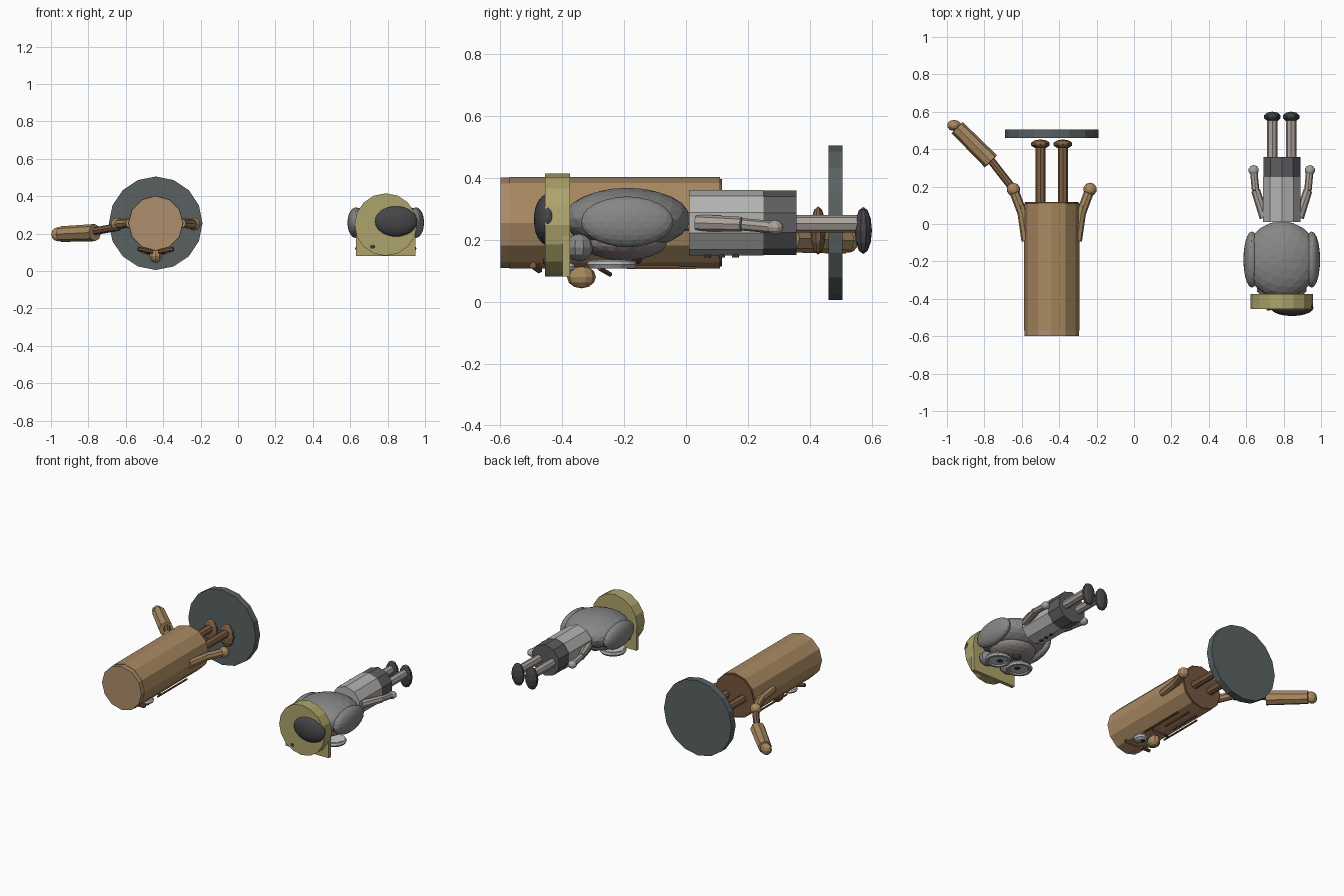
import bpy
from mathutils import Vector

if "Cube" in bpy.data.objects:
    bpy.data.objects.remove(bpy.data.objects["Cube"])

MATS = {}
COL = {
    "wood": (0.40, 0.25, 0.12), "pale_wood": (0.42, 0.27, 0.15), "dark_wood": (0.18, 0.09, 0.05),
    "limb": (0.22, 0.12, 0.06), "white": (0.8, 0.8, 0.78), "black": (0.03, 0.03, 0.03),
    "slate": (0.10, 0.12, 0.12), "fur": (0.24, 0.24, 0.24), "face": (0.28, 0.24, 0.23),
    "shirt": (0.45, 0.45, 0.44), "trousers": (0.11, 0.11, 0.12), "skin": (0.40, 0.36, 0.33),
    "olive": (0.42, 0.37, 0.15), "dark": (0.06, 0.06, 0.065),
}


def finish(name, col):
    o = bpy.context.object
    o.name = name
    if col not in MATS:
        MATS[col] = bpy.data.materials.new(col)
        MATS[col].diffuse_color = (*COL[col], 1)
    o.data.materials.append(MATS[col])
    return o


def rod(name, a, b, r, col, n=8, r2=None):
    """Straight (or tapered) prism between two points."""
    a, b = Vector(a), Vector(b)
    d = b - a
    bpy.ops.mesh.primitive_cone_add(vertices=n, radius1=r, radius2=r if r2 is None else r2,
                                    depth=d.length, location=(a + b) / 2,
                                    rotation=d.to_track_quat('Z', 'Y').to_euler())
    return finish(name, col)


def ball(name, c, s, col, ico=False, rot=(0, 0, 0)):
    if ico:
        bpy.ops.mesh.primitive_ico_sphere_add(subdivisions=3, radius=1, location=c, rotation=rot)
    else:
        bpy.ops.mesh.primitive_uv_sphere_add(segments=10, ring_count=6, radius=1, location=c, rotation=rot)
    bpy.context.object.scale = s
    return finish(name, col)


def box(name, c, s, col, rot=(0, 0, 0)):
    bpy.ops.mesh.primitive_cube_add(size=1, location=c, rotation=rot)
    bpy.context.object.scale = s
    return finish(name, col)


# ---- log figure (lies along y, face downward) ----
LX, LZ = -0.44, 0.255
rod("log_body", (LX, -0.57, LZ), (LX, 0.11, LZ), 0.148, "wood", 12)
rod("log_top", (LX, -0.60, LZ), (LX, -0.57, LZ), 0.146, "pale_wood", 12)
rod("log_underside", (LX, 0.11, LZ), (LX, 0.117, LZ), 0.142, "dark_wood", 12)
rod("standing_disc", (LX, 0.46, LZ), (LX, 0.505, LZ), 0.25, "slate", 16)

for s, side in ((-1, "left"), (1, "right")):
    # legs and shoes
    x = LX + s * 0.06
    rod(f"log_leg_{side}", (x, 0.10, 0.25), (x, 0.43, 0.25), 0.026, "limb")
    ball(f"log_shoe_{side}", (x, 0.427, 0.23), (0.052, 0.025, 0.078), "limb")
    # arms
    rod(f"log_upper_arm_{side}", (LX + s * 0.135, -0.09, LZ), (LX + s * 0.165, 0.10, 0.255), 0.027, "wood", 8, 0.024)
    hand = (LX + s * 0.205, 0.185, 0.25)
    rod(f"log_forearm_{side}", (LX + s * 0.158, 0.06, 0.255), hand, 0.026, "wood")
    ball(f"log_hand_{side}", hand, (0.036, 0.036, 0.034), "wood")
    # eyes and brows
    ball(f"log_eye_{side}", (LX + s * 0.05, -0.405, 0.113), (0.042, 0.048, 0.022), "white")
    ball(f"log_pupil_{side}", (LX + s * 0.04, -0.395, 0.094), (0.014, 0.016, 0.007), "black")
    rod(f"log_brow_{side}", (LX + s * 0.015, -0.475, 0.103), (LX + s * 0.095, -0.495, 0.118), 0.012, "dark_wood", 6)
    # mouth halves
    rod(f"log_mouth_{side}", (LX, -0.245, 0.088), (LX + s * 0.06, -0.28, 0.108), 0.008, "dark_wood", 6)
    # bark grain strips
    for i, (dx, y0, y1) in enumerate(((0.03, -0.19, 0.03), (0.075, -0.33, -0.02))):
        box(f"bark_strip_{side}_{i}", (LX + s * dx, (y0 + y1) / 2, 0.109 + 0.1 * (dx - 0.03)),
            (0.009, y1 - y0, 0.008), "dark_wood")
ball("log_nose", (LX, -0.338, 0.08), (0.036, 0.047, 0.037), "wood")

# club held in the log's left hand
rod("club_handle", (-0.64, 0.18, 0.235), (-0.78, 0.36, 0.21), 0.021, "limb")
rod("club_head", (-0.765, 0.335, 0.205), (-0.945, 0.515, 0.197), 0.046, "wood", 8, 0.042)
ball("club_tip", (-0.962, 0.527, 0.196), (0.038, 0.03, 0.038), "wood")

# ---- capped animal figure ----
CX, CZ = 0.79, 0.255
ball("head", (CX, -0.19, 0.268), (0.2, 0.205, 0.1), "fur", True)
ball("muzzle", (CX, -0.2, 0.195), (0.14, 0.14, 0.062), "face", True)
rod("shirt", (CX, 0.01, CZ), (CX, 0.25, CZ), 0.106, "shirt", 10)
rod("trousers", (CX, 0.25, CZ), (CX, 0.357, CZ), 0.104, "trousers", 10)
for i in range(3):
    rod(f"shirt_button_{i}", (CX, 0.07 + i * 0.045, 0.143), (CX, 0.07 + i * 0.045, 0.16), 0.011, "dark", 8)

for s, side in ((-1, "left"), (1, "right")):
    # ears, brow bulges, ringed eyes
    ball(f"ear_{side}", (CX + s * 0.16, -0.19, 0.258), (0.045, 0.15, 0.082), "fur", True)
    ball(f"brow_bulge_{side}", (CX + s * 0.08, -0.345, 0.175), (0.055, 0.045, 0.045), "fur")
    ex = CX + s * 0.083
    bpy.ops.mesh.primitive_torus_add(major_segments=16, minor_segments=6, major_radius=0.068,
                                     minor_radius=0.014, location=(ex, -0.24, 0.12))
    finish(f"glasses_rim_{side}", "shirt")
    rod(f"glasses_lens_{side}", (ex, -0.24, 0.116), (ex, -0.24, 0.134), 0.066, "white", 16)
    ball(f"pupil_{side}", (ex - s * 0.015, -0.24, 0.116), (0.018, 0.018, 0.006), "black")
    # arms
    elbow = (CX + s * 0.14, 0.18, 0.25)
    hand = (CX + s * 0.15, 0.287, 0.24)
    rod(f"sleeve_{side}", (CX + s * 0.092, 0.035, CZ), elbow, 0.027, "skin", 8, 0.024)
    rod(f"forearm_{side}", elbow, hand, 0.02, "skin")
    ball(f"hand_{side}", hand, (0.028, 0.028, 0.024), "skin")
    # legs and shoes
    x = CX + s * 0.05
    rod(f"leg_{side}", (x, 0.35, CZ - 0.003), (x, 0.555, CZ - 0.003), 0.028, "skin")
    ball(f"shoe_{side}", (x, 0.573, 0.23), (0.046, 0.028, 0.076), "dark")
ball("snout_tip", (CX, -0.165, 0.14), (0.03, 0.025, 0.02), "dark")

# cap with visor and crown puff
rod("cap_crown", (CX, -0.455, 0.248), (CX, -0.375, 0.248), 0.167, "olive", 16)
box("cap_visor", (CX, -0.387, 0.166), (0.32, 0.024, 0.17), "olive")
ball("hair_tuft", (0.845, -0.447, 0.265), (0.115, 0.045, 0.083), "dark", True)
ball("cap_pin", (0.72, -0.457, 0.13), (0.012, 0.006, 0.01), "dark")

for m in bpy.data.materials:
    if m.users and not m.is_grease_pencil:
        m.use_nodes = True
        m.node_tree.nodes["Principled BSDF"].inputs["Base Color"].default_value = m.diffuse_color
